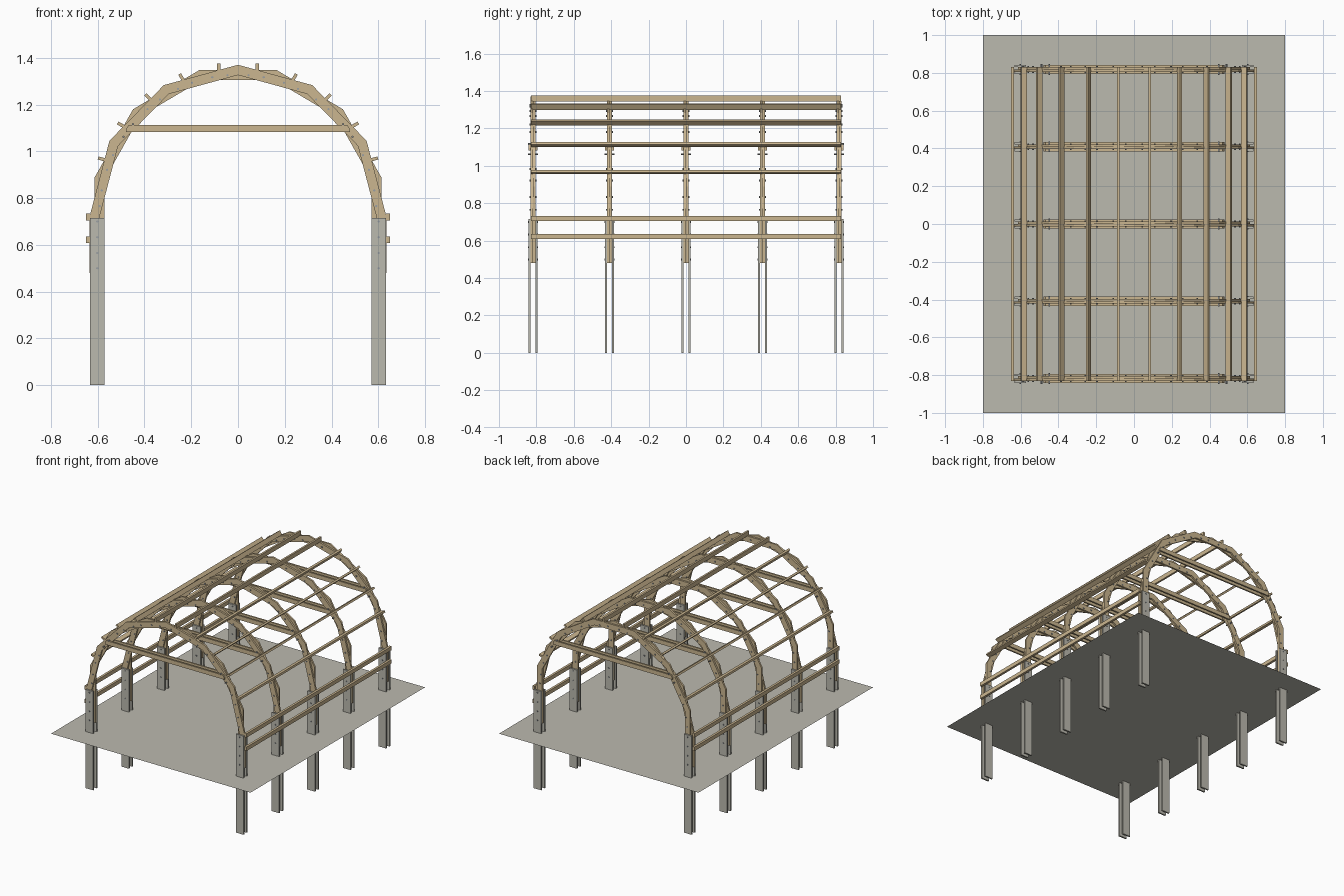
import bpy, bmesh, math
from mathutils import Matrix, Vector

if "Cube" in bpy.data.objects:
    bpy.data.objects.remove(bpy.data.objects["Cube"])

def material(name, rgb):
    m = bpy.data.materials.new(name)
    m.diffuse_color = (*rgb, 1)
    m.use_nodes = True
    m.node_tree.nodes["Principled BSDF"].inputs["Base Color"].default_value = m.diffuse_color
    return m

WOOD = material("pale timber", (0.60, 0.47, 0.28))
GREY = material("warm grey", (0.50, 0.49, 0.43))
STEEL = material("bolt steel", (0.33, 0.35, 0.36))

CZ, XS = 0.72, 0.977          # arch centre height, sideways squash
R_OUT, R_IN = 0.65, 0.606     # plank corner radii
FRAMES = [-0.818, -0.409, 0.0, 0.409, 0.818]
HALF = 0.013                  # half thickness of a two-layer arch

def finish(name, bm, mat):
    bmesh.ops.recalc_face_normals(bm, faces=bm.faces)
    me = bpy.data.meshes.new(name)
    bm.to_mesh(me)
    bm.free()
    me.materials.append(mat)
    ob = bpy.data.objects.new(name, me)
    bpy.context.collection.objects.link(ob)
    return ob

def arc(deg, r):
    a = math.radians(deg)
    return (r * math.sin(a) * XS, CZ + r * math.cos(a))

def slab(bm, pts, y0, y1):
    """Extrude an xz outline from y0 to y1."""
    a = [bm.verts.new((x, y0, z)) for x, z in pts]
    b = [bm.verts.new((x, y1, z)) for x, z in pts]
    bm.faces.new(a)
    bm.faces.new(b[::-1])
    n = len(pts)
    for i in range(n):
        bm.faces.new((a[i], b[i], b[(i + 1) % n], a[(i + 1) % n]))

def rect(x0, x1, z0, z1):
    return [(x0, z0), (x1, z0), (x1, z1), (x0, z1)]

def bolt(bm, x, y, z, half):
    m = Matrix.Translation((x, y, z)) @ Matrix.Rotation(math.pi / 2, 4, 'X')
    bmesh.ops.create_cone(bm, cap_ends=True, segments=6, radius1=0.005,
                          radius2=0.005, depth=2 * half, matrix=m)

def layer(bm, first, y0, y1):
    """One layer of straight planks, each spanning 30 degrees, plus its legs."""
    for d in range(-first, first, 30):
        slab(bm, [arc(d, R_OUT), arc(d + 30, R_OUT), arc(d + 30, R_IN), arc(d, R_IN)], y0, y1)
    for s in (-1, 1):
        xo, z = arc(s * first, R_OUT)
        xi, zi = arc(s * first, R_IN)
        slab(bm, [(xo, z), (xo, 0.48), (xi, 0.48), (xi, zi)], y0, y1)

# Repeated frames: arch, tie beams, post plates and bolts
for i, y in enumerate(FRAMES, 1):
    bm = bmesh.new()
    layer(bm, 90, y - HALF, y)
    layer(bm, 75, y, y + HALF)
    finish(f"arch_{i}", bm, WOOD)

    ties, posts, bolts = bmesh.new(), bmesh.new(), bmesh.new()
    for s in (-1, 1):
        ya, yb = y + s * HALF, y + s * 0.024
        slab(ties, [(-0.478, 1.083), (0.478, 1.083), (0.478, 1.096), (0.468, 1.113),
                    (-0.468, 1.113), (-0.478, 1.096)], ya, yb)
        slab(posts, rect(s * 0.633, s * 0.572, 0, 0.715), y - 0.024, y - HALF)
        slab(posts, rect(s * 0.633, s * 0.572, 0, 0.715), y + HALF, y + 0.024)
        for z in (0.50, 0.565, 0.632, 0.70):
            bolt(bolts, s * 0.602, y, z, 0.028)
        for k in range(6):
            for off in (-3.2, 3.2):
                x, z = arc(s * (7.5 + 15 * k + off), 0.607)
                bolt(bolts, x, y, z, 0.028 if k == 3 else 0.018)
    finish(f"tie_beams_{i}", ties, WOOD)
    finish(f"post_plates_{i}", posts, GREY)
    finish(f"bolts_{i}", bolts, STEEL)

# Lengthwise purlins set on edge around the arch
for s, side in ((-1, "left"), (1, "right")):
    for k, tilt in enumerate((0, 30, 45, 60, 75)):
        x, z = arc(s * (7.5 + 15 * k), 0.646)
        a = math.radians(s * tilt)
        up = Vector((math.sin(a), math.cos(a))) * 0.016
        across = Vector((math.cos(a), -math.sin(a))) * 0.0068
        c = Vector((x, z))
        bm = bmesh.new()
        slab(bm, [c - up - across, c - up + across, c + up + across, c + up - across], -0.83, 0.83)
        finish(f"purlin_{side}_{k + 1}", bm, WOOD)
    # Side rails outside the legs
    for k, z in enumerate((0.608, 0.705)):
        bm = bmesh.new()
        slab(bm, rect(s * 0.634, s * 0.651, z, z + 0.028), -0.83, 0.83)
        finish(f"side_rail_{side}_{k + 1}", bm, WOOD)

# Ground sheet
bm = bmesh.new()
bm.faces.new([bm.verts.new((x, y, 0.41)) for x, y in ((-0.8, -1), (0.8, -1), (0.8, 1), (-0.8, 1))])
floor = finish("floor_sheet", bm, GREY)
if floor.data.polygons[0].normal.z < 0:
    floor.data.flip_normals()
